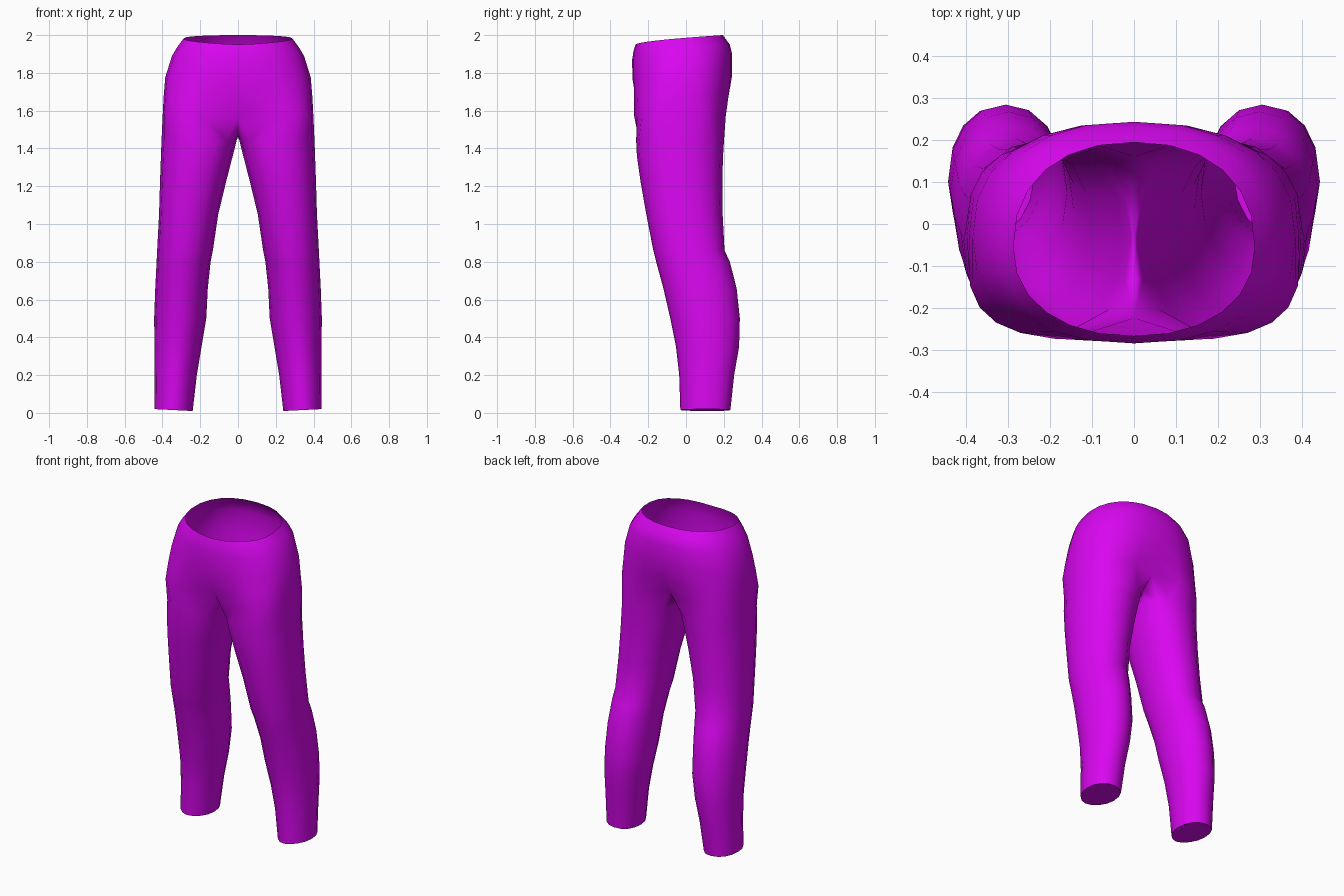
import bpy, bmesh, math

if "Cube" in bpy.data.objects:
    bpy.data.objects.remove(bpy.data.objects["Cube"])

N = 16                      # points around a leg; 0 outer, 4 back, 8 inner, 12 front
ARC = list(range(10, 16)) + list(range(0, 7))   # leg points that continue into the hips


def oval(angle, cx, cy, rx, front, back, p_front, p_back):
    """Point on a rounded-box oval with separate front and back depth and squareness."""
    c, s = math.cos(angle), math.sin(angle)
    power = p_back if s > 0 else p_front
    x = cx + rx * math.copysign(abs(c) ** (2 / power), c)
    y = cy + (back - cy if s > 0 else cy - front) * math.copysign(abs(s) ** (2 / power), s)
    return x, y


bm = bmesh.new()

# Leg sections: z, inner x, outer x, front y, back y, front and back squareness
leg = [
    (0.01, 0.24, 0.442, -0.03, 0.235, 1.85, 2.3),
    (0.20, 0.218, 0.442, -0.036, 0.255, 1.85, 2.25),
    (0.35, 0.193, 0.442, -0.053, 0.281, 1.9, 2.15),
    (0.50, 0.168, 0.444, -0.083, 0.285, 1.95, 2.1),
    (0.66, 0.160, 0.438, -0.12, 0.268, 2.0, 2.1),
    (0.80, 0.145, 0.431, -0.158, 0.232, 2.1, 2.15),
    (0.86, 0.133, 0.428, -0.173, 0.204, 2.15, 2.2),
    (1.05, 0.105, 0.418, -0.21, 0.194, 2.2, 2.2),
    (1.22, 0.064, 0.413, -0.24, 0.192, 2.25, 2.2),
    (1.36, 0.028, 0.408, -0.260, 0.196, 2.3, 2.2),
    (1.44, 0.008, 0.405, -0.264, 0.201, 2.3, 2.2),
]
rings = []
for z, xi, xo, f, b, pf, pb in leg:
    ring = []
    for k in range(N):
        x, y = oval(2 * math.pi * k / N, (xi + xo) / 2, (f + b) / 2, (xo - xi) / 2, f, b, pf, pb)
        tilt = 0.05 * (x - xi) if z < 0.1 else 0
        ring.append(bm.verts.new((x, y, z + tilt)))
    rings.append(ring)

# Hip sections: z front, z back, half width, centre y, front y, back y,
# front and back squareness, centre dip
hips = [
    (1.57, 1.57, 0.399, -0.03, -0.279, 0.216, 3.6, 3.0, 0.055),
    (1.67, 1.67, 0.394, -0.03, -0.281, 0.231, 3.0, 2.6, 0.015),
    (1.77, 1.78, 0.385, -0.03, -0.284, 0.243, 2.5, 2.4, 0),
    (1.87, 1.90, 0.350, -0.04, -0.285, 0.244, 2.3, 2.4, 0),
    (1.915, 1.95, 0.322, -0.045, -0.278, 0.232, 2.25, 2.3, 0),
    (1.95, 2.00, 0.288, -0.055, -0.267, 0.195, 2.2, 2.25, 0),
]
last = len(ARC) - 1
arcs = []
for zf, zb, rx, cy, f, b, pf, pb, dip in hips:
    arc = []
    for i in range(len(ARC)):
        x, y = oval(-math.pi / 2 + math.pi * i / last, 0, cy, rx, f, b, pf, pb)
        if i in (0, last):
            x, y = 0, y + (dip if i == 0 else -dip)
        t = max(0, (y - f) / (b - f))
        arc.append(bm.verts.new((x, y, zf + (zb - zf) * t ** 0.6)))
    arcs.append(arc)

# Crotch seam: closes the lowest hip arc into a full ring on the centre line
seam = {7: (0.09, 1.50), 8: (-0.02, 1.46), 9: (-0.13, 1.48)}
top = [None] * N
for k, v in zip(ARC, arcs[0]):
    top[k] = v
for k, (y, z) in seam.items():
    top[k] = bm.verts.new((0, y, z))
rings.append(top)

# Skin the leg and the hips
for lo, hi in zip(rings, rings[1:]):
    for k in range(N):
        j = (k + 1) % N
        bm.faces.new((lo[k], lo[j], hi[j], hi[k]))
for lo, hi in zip(arcs, arcs[1:]):
    for k in range(last):
        bm.faces.new((lo[k], lo[k + 1], hi[k + 1], hi[k]))
for f in bm.faces:
    f.smooth = True

# Closed cuff, flat and sharp-edged
cuff = bm.faces.new(list(reversed(rings[0])))
for e in cuff.edges:
    e.smooth = False

mesh = bpy.data.meshes.new("leggings")
bm.to_mesh(mesh)
bm.free()
leggings = bpy.data.objects.new("leggings", mesh)
bpy.context.collection.objects.link(leggings)

# Other half
mirror = leggings.modifiers.new("mirror", 'MIRROR')
mirror.use_mirror_merge = True
mirror.merge_threshold = 0.001

mat = bpy.data.materials.new("magenta fabric")
mat.diffuse_color = (0.70, 0.002, 0.88, 1)
mat.use_nodes = True
mat.node_tree.nodes["Principled BSDF"].inputs["Base Color"].default_value = mat.diffuse_color
mesh.materials.append(mat)
